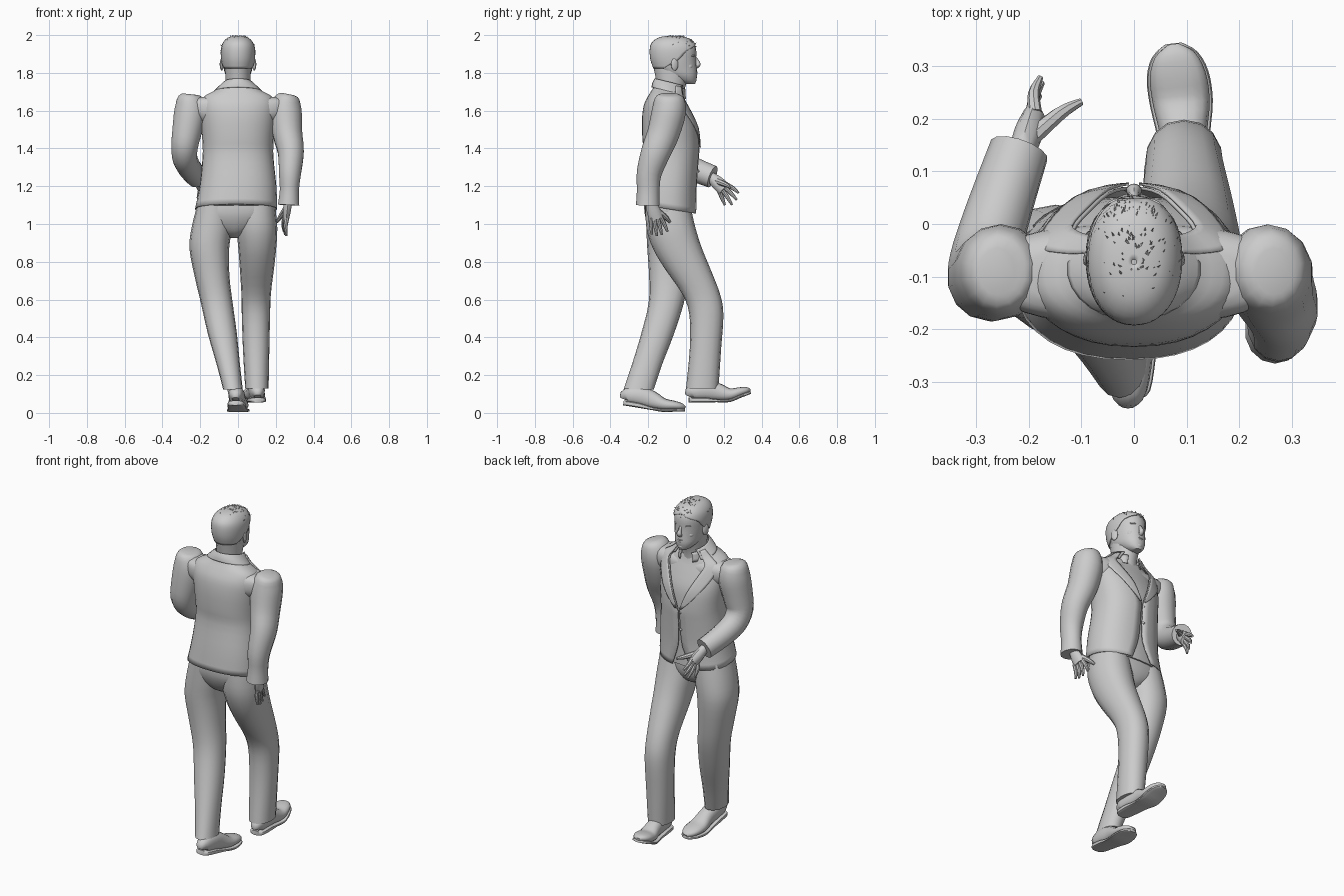
import bpy, bmesh, math, random
from math import sin, cos, pi
from mathutils import Vector

random.seed(4)
cube = bpy.data.objects.get("Cube")
if cube:
    bpy.data.objects.remove(cube)

GREY = (0.6, 0.6, 0.6, 1)
mat = bpy.data.materials.new("plain grey")
mat.use_nodes = True
mat.diffuse_color = GREY
mat.node_tree.nodes["Principled BSDF"].inputs["Base Color"].default_value = GREY
parts = []


def finish(name, bm, thickness=0):
    bmesh.ops.remove_doubles(bm, verts=bm.verts, dist=.0002)
    bmesh.ops.recalc_face_normals(bm, faces=bm.faces)
    mesh = bpy.data.meshes.new(name)
    bm.to_mesh(mesh)
    bm.free()
    mesh.materials.append(mat)
    ob = bpy.data.objects.new(name, mesh)
    bpy.context.collection.objects.link(ob)
    if thickness:
        mod = ob.modifiers.new("cloth", 'SOLIDIFY')
        mod.thickness, mod.offset = thickness, 0
    parts.append(ob)
    return ob


def spline(rows, steps):
    """Catmull-Rom interpolation of section tuples."""
    out = []
    for i in range(len(rows) - 1):
        a, b, c, d = (rows[min(max(k, 0), len(rows) - 1)] for k in range(i - 1, i + 3))
        for s in range(steps):
            t = s / steps
            out.append([q + t / 2 * (r - p + t * (2*p - 5*q + 4*r - u + t * (3*(q - r) + u - p)))
                        for p, q, r, u in zip(a, b, c, d)])
    return out + [list(rows[-1])]


def loft(name, rows, n=16, power=2, along=False, arc=None, tilt=0, steps=3, thickness=0, grow=0):
    """Skin sections (x, y, z, rx, ry, ...); arc(row) gives the open angle span."""
    rows = spline(rows, steps)
    bm = bmesh.new()
    rings = []
    for i, r in enumerate(rows):
        c, side, other = Vector(r[:3]), Vector((1, 0, 0)), Vector((0, 1, 0))
        if along:
            t = (Vector(rows[min(i + 1, len(rows) - 1)][:3]) - Vector(rows[max(i - 1, 0)][:3])).normalized()
            side = (side - t * t.x).normalized()
            other = t.cross(side)
        a0, a1 = arc(r) if arc else (0, 2 * pi)
        ring = []
        for k in range(n + 1 if arc else n):
            a = a0 + (a1 - a0) * k / n
            s, o = (math.copysign(abs(f) ** (2 / power), f) for f in (sin(a), cos(a)))
            off = side * (r[3] + grow) * s + other * (r[4] + grow) * o
            off.z -= tilt * off.y
            ring.append(bm.verts.new(c + off))
        rings.append(ring)
    for lo, hi in zip(rings, rings[1:]):
        for k in range(n):
            j = (k + 1) % len(lo)
            bm.faces.new((lo[k], lo[j], hi[j], hi[k]))
    if not arc:
        bm.faces.new(rings[0])
        bm.faces.new(rings[-1])
    return finish(name, bm, thickness)


def ball(name, centre, size, turn=0):
    bm = bmesh.new()
    bmesh.ops.create_uvsphere(bm, u_segments=14, v_segments=9, radius=1)
    ob = finish(name, bm)
    ob.location, ob.scale, ob.rotation_euler.z = centre, size, turn


# Jacket: sections carry the front opening angle and the lapel width
jacket = [(-.01, -.1, 1.08, .215, .155, .25, .02), (0, -.095, 1.2, .2, .148, .05, .02),
          (0, -.08, 1.35, .185, .143, .02, .02), (0, -.08, 1.43, .185, .148, .03, .05),
          (0, -.085, 1.53, .195, .145, .2, .35), (0, -.095, 1.61, .2, .125, .4, .5),
          (0, -.095, 1.665, .185, .1, .6, .55), (0, -.09, 1.7, .125, .085, .75, .5),
          (0, -.082, 1.735, .08, .078, .9, .4)]
loft("jacket_body", jacket, 32, 2.3, tilt=.16, thickness=.006,
     arc=lambda r: (max(r[5], .01), 2 * pi - max(r[5], .01)))
for word, s in (("left", 1), ("right", -1)):
    loft(word + "_lapel", jacket[3:], 5, 2.3, tilt=.16, thickness=.005, grow=.008,
         arc=lambda r: (s * r[5], s * (r[5] + max(r[6], .02))))
loft("jacket_collar", [(0, -.085, 1.7, .125, .095), (0, -.085, 1.725, .1, .09), (0, -.08, 1.748, .074, .084)],
     20, tilt=.25, thickness=.006, arc=lambda r: (.75, 2 * pi - .75))
loft("shirt", jacket[:-1], 24, 2.3, tilt=.16, grow=-.014)
loft("shirt_collar", [(0, -.08, 1.68, .085, .088), (0, -.075, 1.732, .07, .08)],
     20, tilt=.25, thickness=.005, arc=lambda r: (.5, 2 * pi - .5))
for z in (1.28, 1.38):
    ball("jacket_button", (-.012, .066, z), (.008, .005, .008))

# Shoulder yoke joining the sleeves to the body
loft("jacket_shoulders", [(0, -.095, 1.53, .19, .07), (0, -.095, 1.58, .25, .092), (0, -.095, 1.63, .268, .092),
                          (0, -.097, 1.658, .255, .078), (0, -.097, 1.672, .2, .06)], 32, 2.8)

# Sleeves
loft("left_sleeve", [(.265, -.09, 1.688, .035, .045), (.262, -.09, 1.67, .065, .075),
                     (.253, -.09, 1.6, .086, .09), (.262, -.12, 1.48, .08, .085),
                     (.28, -.16, 1.38, .07, .078), (.275, -.195, 1.27, .06, .066),
                     (.272, -.2, 1.18, .052, .06), (.268, -.202, 1.1, .058, .063)], 14, along=True)
loft("right_sleeve", [(-.26, -.09, 1.688, .035, .045), (-.26, -.09, 1.67, .065, .075),
                      (-.253, -.09, 1.6, .086, .09), (-.27, -.1, 1.49, .08, .085),
                      (-.283, -.098, 1.41, .072, .078), (-.28, -.055, 1.345, .066, .07),
                      (-.255, .03, 1.295, .062, .064), (-.218, .14, 1.25, .057, .06)], 14, along=True)


# Hands: a flat palm, four fingers and a thumb
def hand(word, wrist, knuckles, tips, thumb, flat):
    wrist, knuckles = Vector(wrist), Vector(knuckles)
    mid = wrist.lerp(knuckles, .55)
    loft(word + "_palm", [(*wrist, .024, .026), (*mid, flat, .036), (*knuckles, flat * .8, .036)], 10, along=True)
    spread = (Vector(tips[0]) - Vector(tips[-1])).normalized()
    for i, tip in enumerate(tips):
        base = knuckles + spread * (.026 - .0175 * i) - (knuckles - mid) * .3
        bend = base.lerp(Vector(tip), .55) + Vector((-.006 if word == "left" else -.008, 0, .004))
        loft(word + "_finger", [(*base, .013, .012), (*bend, .011, .011), (*tip, .006, .006)], 8, along=True)
    base = wrist.lerp(knuckles, .3)
    bend = base.lerp(Vector(thumb), .6) + Vector((0, .008, 0))
    loft(word + "_thumb", [(*base, .018, .018), (*bend, .014, .014), (*thumb, .007, .007)], 8, along=True)


hand("left", (.265, -.19, 1.12), (.253, -.157, 1.025),
     [(.243, -.098, .96), (.25, -.128, .943), (.255, -.155, .937), (.257, -.182, .945)], (.205, -.085, 1.01), .021)
hand("right", (-.215, .13, 1.252), (-.19, .203, 1.185),
     [(-.178, .278, 1.165), (-.175, .268, 1.128), (-.18, .243, 1.102), (-.2, .205, 1.1)], (-.1, .232, 1.195), .027)

# Trousers
loft("trouser_hips", [(-.02, -.085, .925, .025, .03), (-.02, -.085, .95, .07, .08), (-.02, -.088, 1, .17, .112),
                      (-.012, -.095, 1.06, .212, .125), (-.008, -.095, 1.13, .195, .125)], 24, 2.3)
loft("left_trouser_leg", [(.098, -.095, 1.1, .098, .118), (.1, -.08, .98, .108, .13), (.102, -.045, .87, .1, .13),
                          (.1, .01, .76, .09, .12), (.096, .08, .63, .078, .1), (.095, .108, .52, .075, .09),
                          (.096, .103, .34, .07, .083), (.1, .086, .13, .062, .086)], 16, 2.2)
loft("right_trouser_leg", [(-.118, -.095, 1.1, .098, .118), (-.138, -.088, .98, .108, .122),
                           (-.152, -.085, .87, .105, .12),
                           (-.137, -.09, .72, .092, .105), (-.112, -.105, .58, .084, .093),
                           (-.083, -.15, .42, .077, .087), (-.052, -.205, .26, .062, .08),
                           (-.027, -.25, .125, .052, .08)], 16, 2.2)


# Shoes: rounded upper on a thin sole that follows heel, ball and toe
def shoe(word, heel, pad, toe):
    heel, pad, toe = Vector(heel), Vector(pad), Vector(toe)
    shape = [(0, .018, .04), (.05, .036, .08), (.25, .043, .1), (.45, .044, .095), (.65, .054, .065),
             (.82, .053, .05), (.94, .038, .036), (1, .012, .018)]
    upper, sole = [], []
    for t, w, h in shape:
        p = heel.lerp(pad, t / .65) if t <= .65 else pad.lerp(toe, (t - .65) / .35)
        thick = .013 if t < .4 else .008
        sole.append((p.x, p.y, p.z + thick, w + .006, thick))
        upper.append((p.x, p.y, p.z + thick + h / 2, w, h / 2))
    loft(word + "_shoe_upper", upper, 16, 2.3, along=True)
    loft(word + "_shoe_sole", sole, 16, 4, along=True)


shoe("left", (.105, .015, .055), (.09, .23, .057), (.075, .34, .1))
shoe("right", (-.012, -.33, .04), (0, -.12, .005), (.005, -.005, .008))
loft("left_ankle", [(.1, .08, .2, .04, .045), (.1, .075, .1, .04, .05)], 12)
loft("right_ankle", [(-.03, -.24, .2, .04, .045), (-.012, -.262, .09, .038, .05)], 12)

# Head and neck
loft("neck", [(0, -.085, 1.64, .075, .07), (0, -.08, 1.7, .064, .07), (0, -.075, 1.77, .067, .085),
              (0, -.072, 1.83, .07, .1)], 18)
skull = [(0, .022, 1.742, .022, .026), (0, .003, 1.757, .044, .05), (0, -.026, 1.787, .065, .085),
         (0, -.055, 1.825, .076, .112), (0, -.064, 1.87, .083, .118), (0, -.066, 1.92, .085, .12),
         (0, -.068, 1.955, .076, .11), (0, -.07, 1.98, .055, .08), (0, -.072, 1.991, .028, .042),
         (0, -.072, 1.994, .001, .001)]
loft("head", skull, 24, 2.15)
loft("nose", [(0, .045, 1.885, .008, .008), (0, .058, 1.86, .01, .012), (0, .064, 1.843, .015, .013),
              (0, .052, 1.828, .012, .008)], 10, along=True)
ball("upper_lip", (0, .048, 1.804), (.022, .014, .006))
ball("lower_lip", (0, .046, 1.794), (.019, .014, .007))
ball("chin", (0, .037, 1.764), (.024, .02, .016))
for word, s in (("left", 1), ("right", -1)):
    ball(word + "_ear", (s * .086, -.06, 1.845), (.009, .02, .033), s * .35)
    ball(word + "_eye", (s * .032, .034, 1.872), (.014, .01, .007), -s * .3)
    ball(word + "_brow", (s * .034, .036, 1.89), (.022, .012, .006), -s * .35)
    ball(word + "_cheek", (s * .037, .012, 1.835), (.024, .026, .024), -s * .5)

# Hair: cap open over the face and short tufts
hair = [(*row, gap) for row, gap in zip(skull[3:], (2.1, 1.4, .95, 0, 0, 0, 0))]
loft("hair_cap", hair, 28, 2.15, grow=.004, thickness=.005,
     arc=lambda r: (max(r[5], 0), 2 * pi - max(r[5], 0)))
bm = bmesh.new()
for i in range(150):
    a, up = random.uniform(0, 2 * pi), random.uniform(.3, 1.4)
    if i < 45:
        a, up = random.uniform(-.75, .75), random.uniform(.55, .8)
    n = Vector((sin(a) * cos(up), cos(a) * cos(up), sin(up)))
    root = Vector((n.x * .086, -.068 + n.y * .122, 1.915 + n.z * .078))
    lean = Vector((random.uniform(-.5, .5), .5, .2)) + n * .5
    side = lean.cross(n).normalized() * .004
    tip = root + lean.normalized() * random.uniform(.012, .022)
    tip.z = min(tip.z, 2)
    base = [bm.verts.new(v) for v in (root - side, root + side, root - n * .006)]
    top = bm.verts.new(tip)
    for k in range(3):
        bm.faces.new((base[k], base[(k + 1) % 3], top))
    bm.faces.new(base)
finish("hair_tufts", bm)

# Smooth shading with sharp folds kept
for ob in parts:
    ob.select_set(True)
bpy.context.view_layer.objects.active = parts[0]
bpy.ops.object.shade_smooth_by_angle(angle=math.radians(40))
